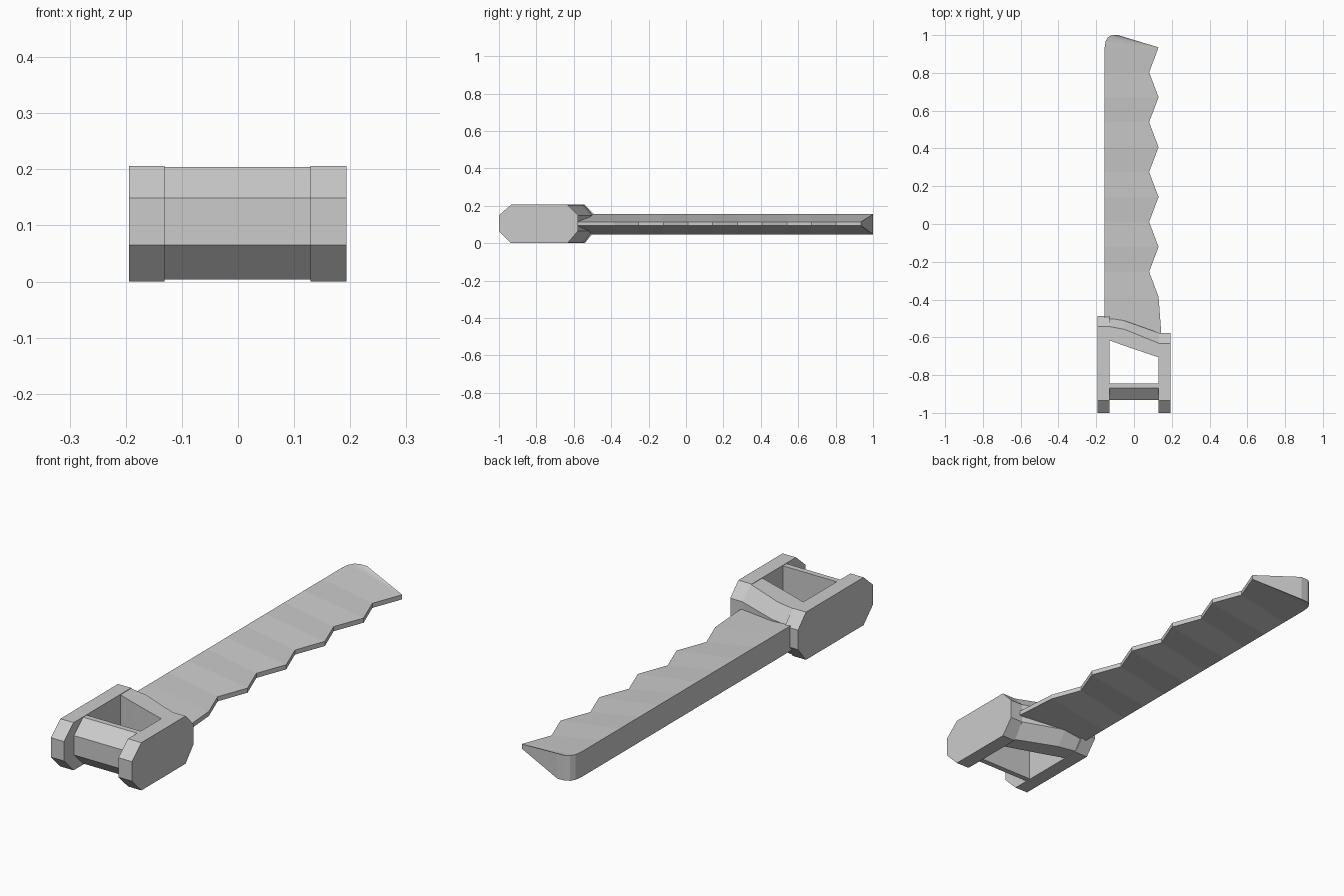
import bpy
import bmesh

if "Cube" in bpy.data.objects:
    bpy.data.objects.remove(bpy.data.objects["Cube"])


def loft(name, rings):
    """Skin a row of equal-sized rings and cap both ends."""
    bm = bmesh.new()
    rows = [[bm.verts.new(p) for p in ring] for ring in rings]
    n = len(rows[0])
    for a, b in zip(rows, rows[1:]):
        for i in range(n):
            j = (i + 1) % n
            bm.faces.new((a[i], a[j], b[j], b[i]))
    bm.faces.new(rows[0])
    bm.faces.new(rows[-1])
    bmesh.ops.remove_doubles(bm, verts=bm.verts, dist=1e-5)
    bmesh.ops.recalc_face_normals(bm, faces=bm.faces)
    mesh = bpy.data.meshes.new(name)
    bm.to_mesh(mesh)
    bm.free()
    obj = bpy.data.objects.new(name, mesh)
    bpy.context.collection.objects.link(obj)
    return obj


def extrude_x(name, profile, x0, x1):
    return loft(name, [[(x, y, z) for y, z in profile] for x in (x0, x1)])


Z0, Z1, ZLOW, ZHIGH = 0.002, 0.206, 0.065, 0.149


# Side plates of the handle: long octagons with different back ends
def plate(name, x0, x1, back):
    c = back - 0.055
    extrude_x(name, [(-1.0, ZLOW), (-1.0, ZHIGH), (-0.935, Z1), (c, Z1),
                     (back, ZHIGH), (back, ZLOW), (c, 0), (-0.935, 0)], x0, x1)


plate("left_plate", -0.194, -0.131, -0.487)
plate("right_plate", 0.129, 0.193, -0.578)

# Pommel bar: chamfered at the front, upright at the back
extrude_x("pommel_bar", [(-0.932, ZLOW), (-0.932, ZHIGH), (-0.869, 0.204),
                         (-0.845, 0.204), (-0.845, 0.004), (-0.869, 0.004)],
          -0.135, 0.133)

# Slanted guard, bent once, chamfered on the blade side
guard = []
for x, inner, ridge, outer in [(-0.135, -0.614, -0.542, -0.498),
                               (-0.05, -0.645, -0.558, -0.512),
                               (0.133, -0.707, -0.632, -0.577)]:
    guard.append([(x, inner, Z0 + 0.002), (x, inner, Z1 - 0.002),
                  (x, ridge, Z1 - 0.002), (x, outer, ZHIGH),
                  (x, outer, ZLOW), (x, ridge, Z0 + 0.002)])
loft("guard", guard)

# Blade: thick spine tapering to a thin toothed edge
SPINE_X, TIP = -0.155, (0.13, 0.935)
pairs = [((SPINE_X, -0.52), (0.146, -0.60)), ((SPINE_X, -0.385), (0.13, -0.385))]
for i in range(1, 11):
    y = -0.385 + i * 0.132
    edge = TIP if i == 10 else (0.08 if i % 2 else 0.13, y)
    pairs.append(((SPINE_X, y), edge))
# Rounded spine corner fans out from the sharp tip
for p in [(-0.150, 0.968), (-0.138, 0.988), (-0.120, 0.999), (-0.085, 1.0)]:
    pairs.append((p, TIP))
loft("blade", [[(*s, 0.156), (*e, 0.114), (*e, 0.094), (*s, 0.047)]
               for s, e in pairs])
